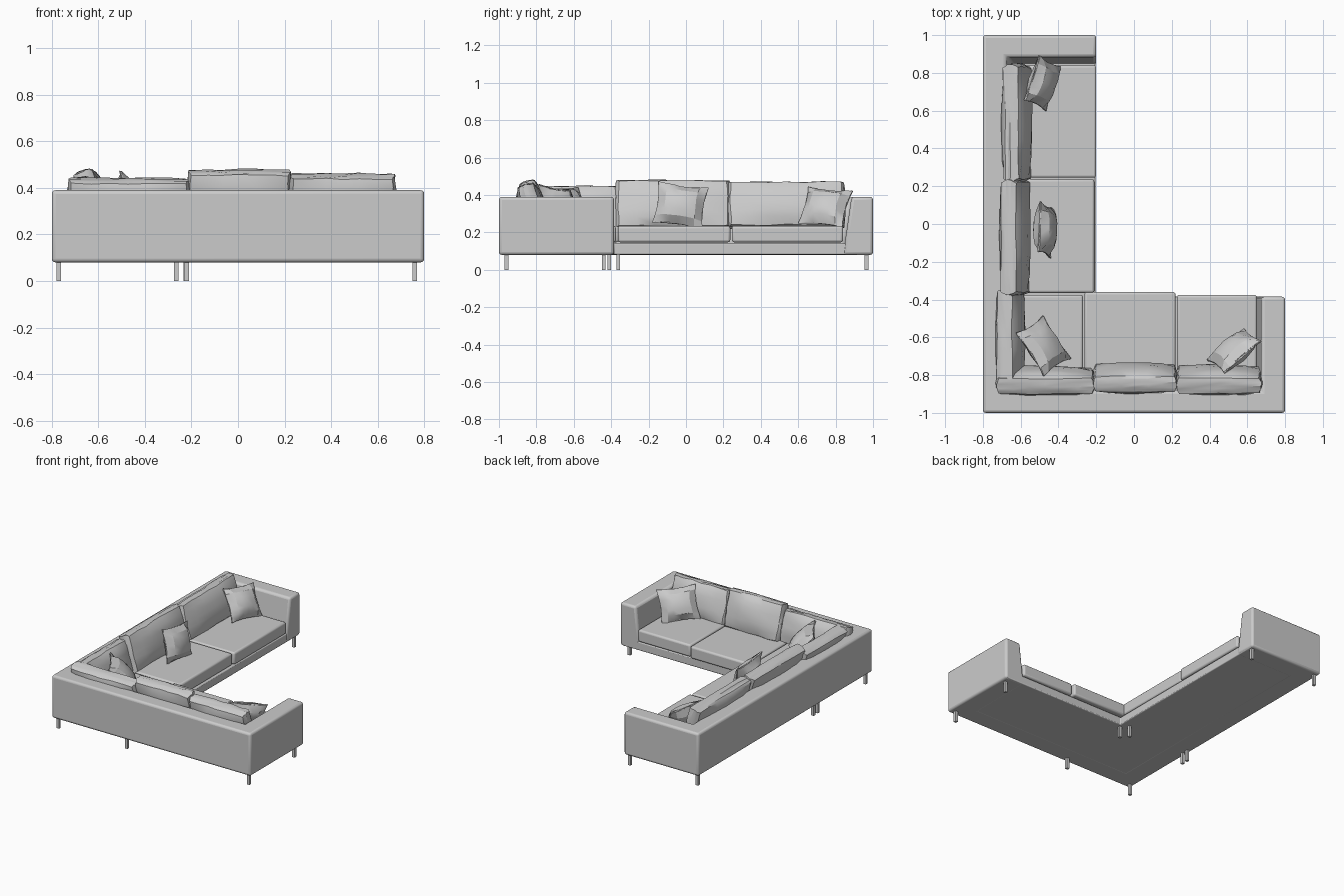
import bpy, bmesh, math, random
from mathutils import Matrix, Vector

if "Cube" in bpy.data.objects:
    bpy.data.objects.remove(bpy.data.objects["Cube"])

rng = random.Random(4)


def finish(name, bm, bevel=0.0):
    bmesh.ops.recalc_face_normals(bm, faces=bm.faces)
    me = bpy.data.meshes.new(name)
    bm.to_mesh(me)
    bm.free()
    ob = bpy.data.objects.new(name, me)
    bpy.context.collection.objects.link(ob)
    if bevel:
        m = ob.modifiers.new("soft_edges", 'BEVEL')
        m.width, m.segments = bevel, 3
    return ob


def prism(name, low, high, z0, z1, bevel):
    """Solid between two matching outlines."""
    bm = bmesh.new()
    a = [bm.verts.new((x, y, z0)) for x, y in low]
    b = [bm.verts.new((x, y, z1)) for x, y in high]
    bm.faces.new(a)
    bm.faces.new(b)
    for i in range(len(a)):
        j = (i + 1) % len(a)
        bm.faces.new((a[i], a[j], b[j], b[i]))
    return finish(name, bm, bevel)


def box(name, x0, x1, y0, y1, z0, z1, bevel):
    pts = [(x0, y0), (x1, y0), (x1, y1), (x0, y1)]
    return prism(name, pts, pts, z0, z1, bevel)


def cushion(name, loc, w, h, t, yaw, tilt, roll=0, edge=0.5, pinch=0.0, jitter=0.006):
    """Stuffed cushion: width x, thickness y, height z, then leaned back."""
    bm = bmesh.new()
    bmesh.ops.create_cube(bm, size=2)
    bmesh.ops.subdivide_edges(bm, edges=bm.edges, cuts=5, use_grid_fill=True)
    for v in bm.verts:
        u, s, k = v.co
        puff = math.sqrt(max(0, (1 - u * u) * (1 - k * k)))
        thick = edge + (1 - edge) * puff
        rim = 1 - 0.06 * s * s * (edge > 0.2)
        v.co = Vector((w / 2 * u * rim * (1 - pinch * (1 - k * k)),
                       t / 2 * s * thick,
                       h / 2 * k * rim * (1 - pinch * (1 - u * u))))
        v.co += Vector([rng.uniform(-jitter, jitter) * f for f in (0.6, 0.5, 0.8)])
    rot = (Matrix.Rotation(math.radians(yaw), 4, 'Z')
           @ Matrix.Rotation(math.radians(tilt), 4, 'X')
           @ Matrix.Rotation(math.radians(roll), 4, 'Y'))
    bm.transform(Matrix.Translation(loc) @ rot)
    return finish(name, bm)


# Back walls and arms in one continuous shell, inner faces sloped
def shell_outline(ix, iy0, iy1):
    return [(-0.8, -1), (0.8, -1), (0.8, -0.385), (ix, -0.385), (ix, iy0),
            (-ix, iy0), (-ix, iy1), (-0.2, iy1), (-0.2, 1), (-0.8, 1)]


prism("back_and_arms", shell_outline(0.64, -0.85, 0.84),
      shell_outline(0.675, -0.885, 0.885), 0.08, 0.39, 0.016)

# L-shaped deck under the seats
deck = [(-0.78, -0.98), (0.78, -0.98), (0.78, -0.385), (-0.205, -0.385),
        (-0.205, 0.98), (-0.78, 0.98)]
prism("seat_deck", deck, deck, 0.081, 0.142, 0.006)

# Seat cushions
for i, (x0, x1, y0, y1) in enumerate([
        (-0.67, -0.20, 0.245, 0.84), (-0.67, -0.21, -0.365, 0.237),
        (-0.67, -0.27, -0.87, -0.375), (-0.262, 0.22, -0.87, -0.36),
        (0.228, 0.65, -0.87, -0.375)]):
    box(f"seat_cushion_{i + 1}", x0, x1, y0, y1, 0.147, 0.235, 0.013)

# Back cushions along the long side, then along the front wall
for i, (loc, w, h, yaw) in enumerate([
        ((-0.62, 0.535, 0.345), 0.62, 0.25, 90),
        ((-0.63, -0.07, 0.347), 0.61, 0.26, 90),
        ((-0.655, -0.59, 0.33), 0.49, 0.23, 90),
        ((-0.47, -0.83, 0.33), 0.52, 0.22, 180),
        ((0.005, -0.815, 0.347), 0.44, 0.26, 180),
        ((0.45, -0.825, 0.34), 0.45, 0.24, 180)]):
    cushion(f"back_cushion_{i + 1}", loc, w, h, 0.14, yaw, -16, edge=0.6, pinch=-0.02)

# Throw pillows with pointed corners
for i, (loc, w, h, yaw, tilt, roll) in enumerate([
        ((-0.485, 0.745, 0.335), 0.25, 0.23, 75, -32, 6),
        ((-0.47, -0.03, 0.345), 0.27, 0.23, 90, -16, 8),
        ((-0.48, -0.645, 0.345), 0.27, 0.25, 123, -42, 0),
        ((0.53, -0.67, 0.34), 0.26, 0.23, 217, -28, -8)]):
    cushion(f"throw_pillow_{i + 1}", loc, w, h, 0.12, yaw, tilt, roll,
            edge=0.08, pinch=0.1, jitter=0.004)

# Slim legs of the two sofa sections
for i, (x, y) in enumerate([
        (-0.77, -0.96), (-0.22, -0.96), (0.76, -0.96), (0.76, -0.44),
        (-0.22, -0.41), (-0.77, -0.41), (-0.77, -0.362), (-0.265, -0.362),
        (-0.225, 0.965), (-0.77, 0.965)]):
    box(f"leg_{i + 1}", x - 0.01, x + 0.01, y - 0.01, y + 0.01, 0, 0.085, 0)

# Smooth shading with sharp creases
bpy.ops.object.select_all(action='SELECT')
bpy.context.view_layer.objects.active = bpy.context.selected_objects[0]
bpy.ops.object.shade_smooth_by_angle(angle=math.radians(28))
